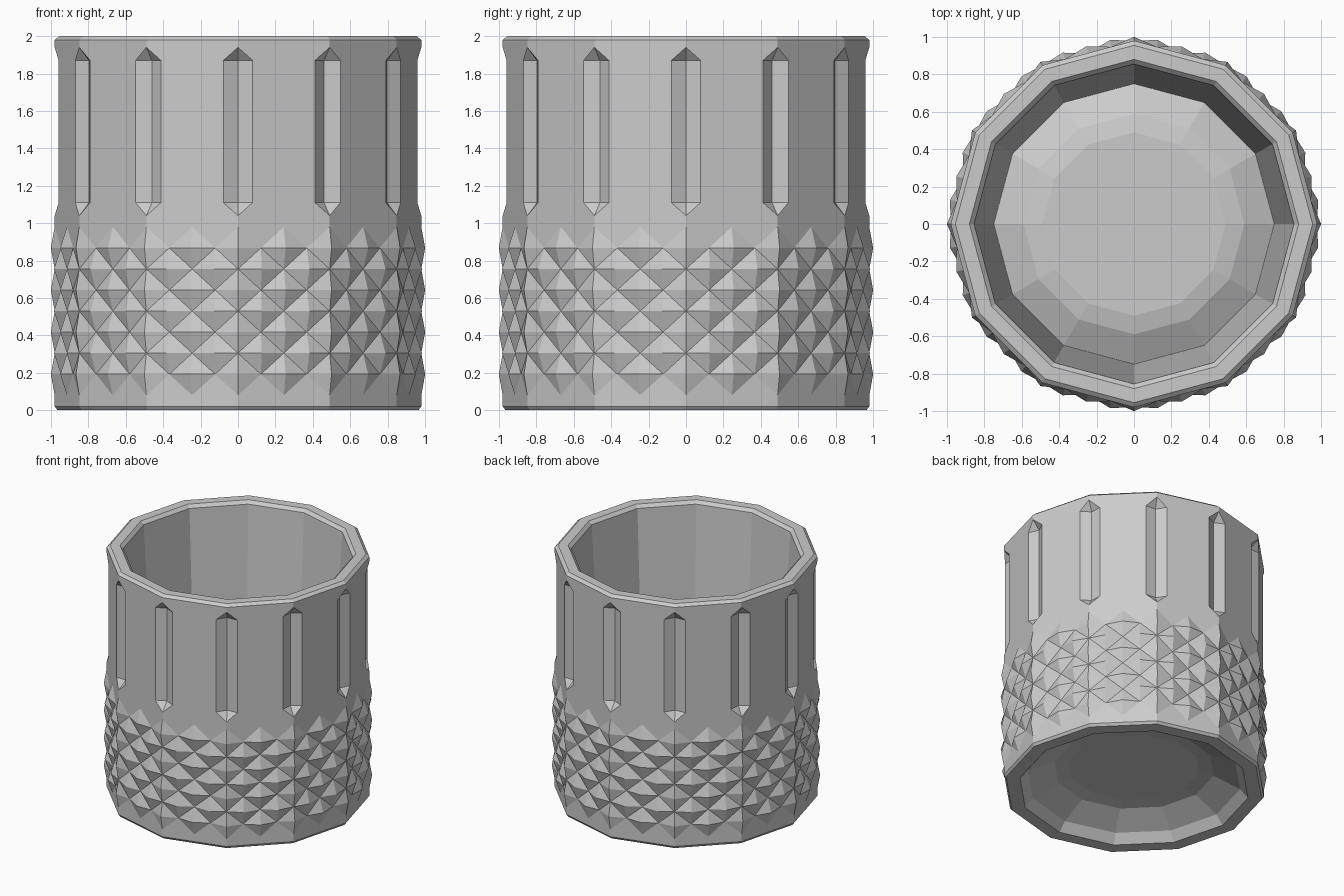
import bpy, bmesh
from math import sin, cos, pi, floor
from mathutils import Vector

if "Cube" in bpy.data.objects:
    bpy.data.objects.remove(bpy.data.objects["Cube"])

N = 12            # sides
R = 0.98          # outer corner radius
LIFT = 0.037      # stud height
bm = bmesh.new()


def corner(i, r, z):
    a = 2 * pi * i / N
    return Vector((r * cos(a), r * sin(a), z))


def wall(u, z):
    """Point on the twelve-sided outer wall, u counted in sides."""
    i = floor(u)
    return corner(i, R, z).lerp(corner(i + 1, R, z), u - i)


def face(pts):
    bm.faces.new([bm.verts.new(p) for p in pts])


def lathe(profile, cap=True):
    for (r0, z0), (r1, z1) in zip(profile, profile[1:]):
        for i in range(N):
            face([corner(i, r0, z0), corner(i + 1, r0, z0),
                  corner(i + 1, r1, z1), corner(i, r1, z1)])
    if cap:
        face([corner(i, *profile[-1]) for i in range(N)])


# Pyramid studs in staggered rows
Z0, H, Q = 0.08, 0.1125, 0.25
for row in range(1, 8):
    z = Z0 + row * H
    for k in range(2 * N):
        u = k * 0.5 + (0 if row % 2 else Q)
        base = [wall(u + Q, z), wall(u, z + H), wall(u - Q, z), wall(u, z - H)]
        mid = sum(base, Vector()) / 4
        apex = mid + Vector((mid.x, mid.y, 0)).normalized() * LIFT
        for j in range(4):
            face([base[j], base[(j + 1) % 4], apex])

# Flat wall panels above and below the studs, and V flutes at the corners
W, VR = 0.16, 0.92
for i in range(N):
    top = [(0, .98), (.25, .8675), (.5, .98), (.75, .8675), (1, .98),
           (1, 1.04), (1 - W, 1.11), (1 - W, 1.87), (1, 1.94), (1, 1.98),
           (0, 1.98), (0, 1.94), (W, 1.87), (W, 1.11), (0, 1.04)]
    low = [(0, .02), (1, .02), (1, .08), (.75, .1925), (.5, .08), (.25, .1925), (0, .08)]
    for outline in (top, low):
        face([wall(i + u, z) for u, z in outline])
    c0, c1 = corner(i, VR, 1.11), corner(i, VR, 1.87)
    for s in (-W, W):
        a, b = wall(i + s, 1.11), wall(i + s, 1.87)
        face([a, c0, c1, b])
        face([wall(i, 1.04), c0, a])
        face([wall(i, 1.94), b, c1])

# Rim, inside wall and raised floor
lathe([(R, 1.98), (.955, 2.0), (.88, 2.0), (.855, 1.975),
       (.75, .2), (.59, .28), (.49, .3)])
# Foot and hollow underside
lathe([(R, .02), (.965, 0), (.86, 0), (.80, .07), (.60, .165), (.49, .18)])

bmesh.ops.remove_doubles(bm, verts=bm.verts, dist=0.0005)
bmesh.ops.recalc_face_normals(bm, faces=bm.faces)
mesh = bpy.data.meshes.new("tumbler")
bm.to_mesh(mesh)
bm.free()
bpy.context.collection.objects.link(bpy.data.objects.new("tumbler", mesh))
